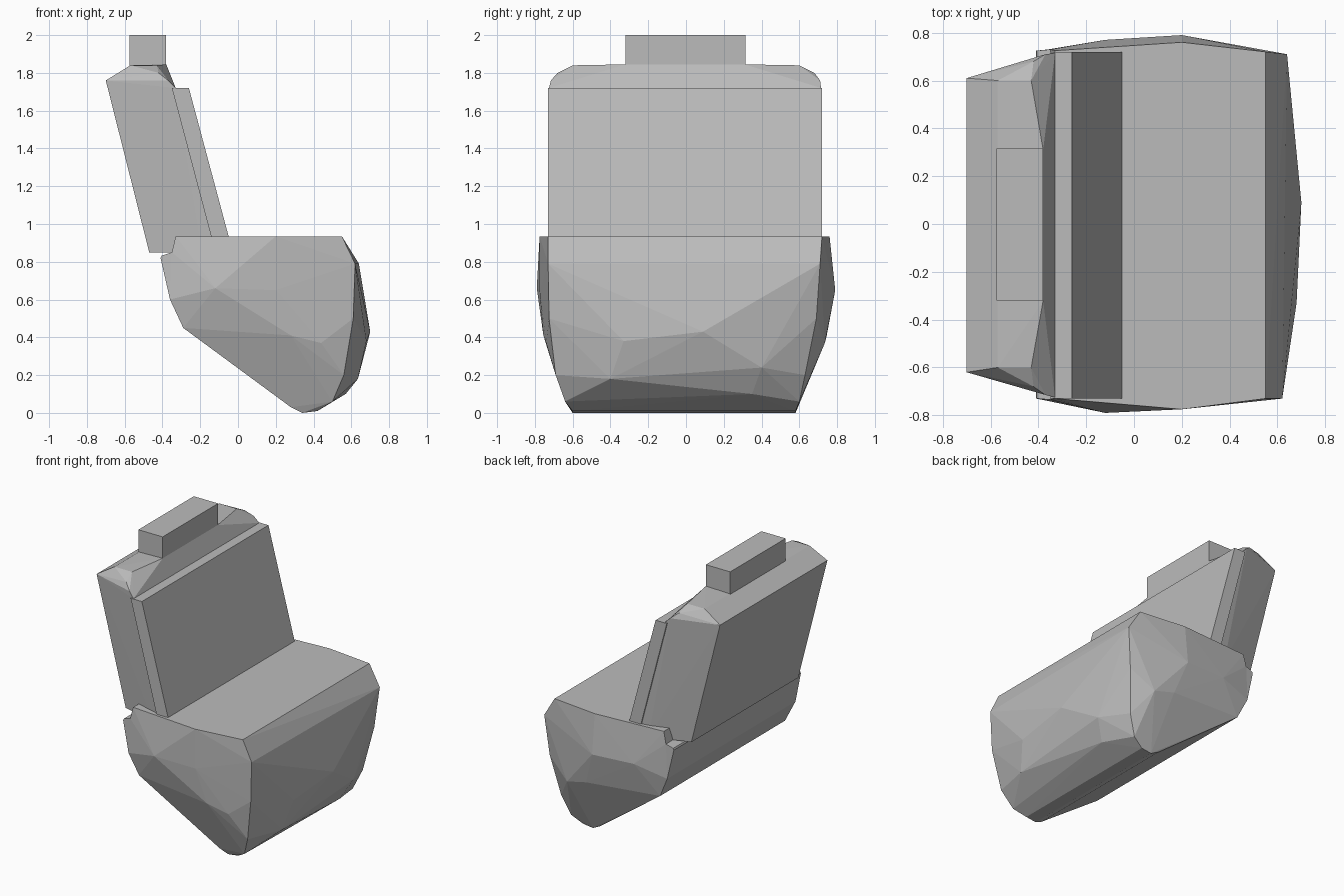
import bpy, bmesh

if "Cube" in bpy.data.objects:
    bpy.data.objects.remove(bpy.data.objects["Cube"], do_unlink=True)

grey = bpy.data.materials.new("plain grey")
grey.use_nodes = True
colour = (0.5, 0.5, 0.5, 1)
grey.diffuse_color = colour
grey.node_tree.nodes["Principled BSDF"].inputs["Base Color"].default_value = colour


def rows(profile):
    """Turn (x, z, y right, y left) rows into points on both ends."""
    return [(x, y, z) for x, z, a, b in profile for y in (a, b)]


def hull(name, points):
    """Faceted solid wrapped around a few points."""
    bm = bmesh.new()
    for p in points:
        bm.verts.new(p)
    out = bmesh.ops.convex_hull(bm, input=bm.verts[:])
    loose = {v for v in out["geom_interior"] if isinstance(v, bmesh.types.BMVert)}
    bmesh.ops.delete(bm, geom=list(loose), context="VERTS")
    bmesh.ops.recalc_face_normals(bm, faces=bm.faces[:])
    mesh = bpy.data.meshes.new(name)
    bm.to_mesh(mesh)
    bm.free()
    mesh.materials.append(grey)
    obj = bpy.data.objects.new(name, mesh)
    bpy.context.collection.objects.link(obj)
    return obj


# Seat cushion: flat top, bulging ends, narrow rounded bottom
cushion = rows([
    (-.33, .935, -.73, .725), (.2, .935, -.775, .76), (.55, .935, -.73, .72),
    (.62, .79, -.73, .71), (.61, .5, -.725, .69), (.56, .2, -.69, .63),
    (.5, .06, -.64, .6), (.42, .01, -.6, .58), (.34, 0, -.6, .58),
    (.28, .03, -.61, .585), (-.29, .45, -.72, .71), (-.36, .6, -.74, .73),
    (-.35, .85, -.735, .73), (-.12, .66, -.79, .77), (.2, .65, -.775, .79),
    (.28, .41, -.755, .745), (.44, .37, -.74, .735),
])
# Crowned front of the cushion
cushion += [(.70, .09, .43), (.68, -.33, .38), (.645, .4, .24),
            (.635, -.4, .18), (.57, .35, .1), (.64, .71, .79)]
hull("seat_cushion", cushion)

# Narrow lip along the back of the cushion
hull("seat_rear_lip", rows([
    (-.41, .82, -.73, .725), (-.405, .832, -.73, .725), (-.35, .85, -.735, .73),
    (-.36, .6, -.74, .73), (-.2, .8, -.74, .73), (-.2, .6, -.74, .73),
]))

# Backrest shell: tapered to the rear, with a chamfered crown
hull("backrest_shell", rows([
    (-.47, .85, -.615, .61), (-.19, .85, -.7, .7), (-.1, .85, -.725, .715),
    (-.70, 1.76, -.62, .61), (-.42, 1.8, -.68, .68), (-.37, 1.76, -.715, .71),
    (-.33, 1.72, -.725, .715), (-.57, 1.84, -.6, .6), (-.43, 1.84, -.6, .6),
    (-.38, 1.845, -.32, .31),
]))

# Flat pad on the front of the backrest
hull("backrest_pad", rows([
    (-.35, 1.72, -.73, .72), (-.26, 1.72, -.73, .72),
    (-.027, .85, -.73, .72), (-.12, .85, -.73, .72),
]))

# Headrest block
hull("headrest", rows([
    (x, z, -.32, .315) for x in (-.575, -.38) for z in (1.78, 2)
]))
